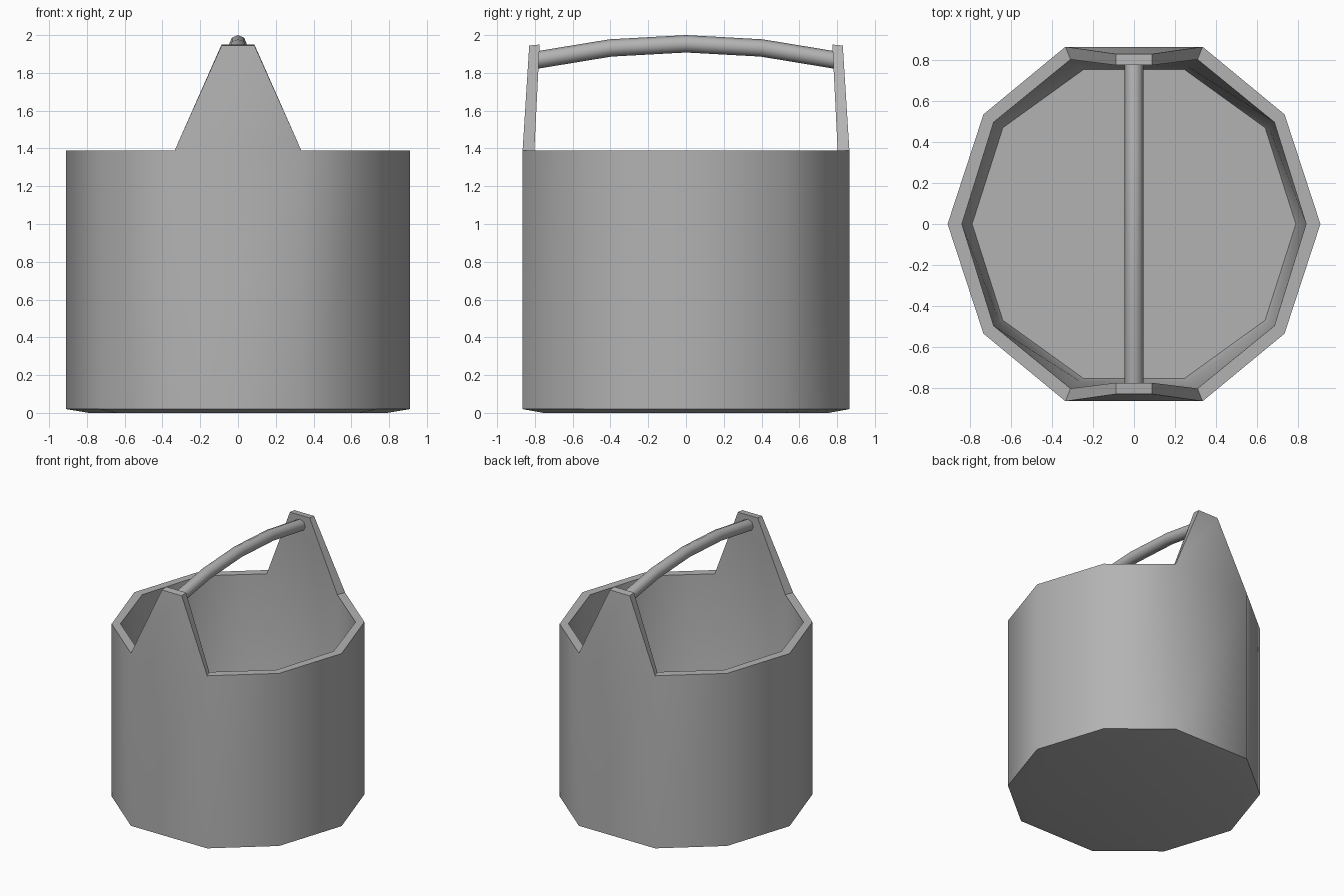
import bpy, bmesh, math
from mathutils import Vector

if "Cube" in bpy.data.objects:
    bpy.data.objects.remove(bpy.data.objects["Cube"])

# Dark grey metal
grey = bpy.data.materials.new("dark_grey")
grey.diffuse_color = (0.45, 0.45, 0.45, 1)
grey.use_nodes = True
grey.node_tree.nodes["Principled BSDF"].inputs["Base Color"].default_value = grey.diffuse_color


def finish(bm, name, angle):
    bmesh.ops.recalc_face_normals(bm, faces=bm.faces)
    me = bpy.data.meshes.new(name)
    bm.to_mesh(me)
    bm.free()
    me.materials.append(grey)
    ob = bpy.data.objects.new(name, me)
    bpy.context.collection.objects.link(ob)
    bpy.ops.object.select_all(action='DESELECT')
    ob.select_set(True)
    bpy.context.view_layer.objects.active = ob
    bpy.ops.object.shade_smooth_by_angle(angle=math.radians(angle))
    return ob


def ring(bm, quarter, z):
    """Ten-sided ring from three points of its first quarter."""
    a, b, c = quarter
    pts = [a, b, c, (-c[0], c[1]), (-b[0], b[1]), (-a[0], 0),
           (-b[0], -b[1]), (-c[0], -c[1]), (c[0], -c[1]), (b[0], -b[1])]
    return [bm.verts.new((x, y, z)) for x, y in pts]


# Bucket shell: underside, outer wall, rim, inner wall, floor
bm = bmesh.new()
outer = [(0.91, 0), (0.735, 0.535), (0.335, 0.865)]
inner = [(0.84, 0), (0.685, 0.497), (0.31, 0.803)]
lower = [(0.81, 0), (0.655, 0.48), (0.26, 0.77)]
floor = [(0.79, 0), (0.64, 0.47), (0.245, 0.755)]
rings = [ring(bm, q, z) for q, z in
         ((floor, 0), (outer, 0.02), (outer, 1.39), (inner, 1.39), (lower, 0.13), (floor, 0.07))]
bm.faces.new(rings[0])
bm.faces.new(rings[-1])
for k in range(5):
    for i in range(10):
        if k == 2 and i in (2, 7):
            continue            # the lugs rise from these rim gaps
        j = (i + 1) % 10
        bm.faces.new((rings[k][i], rings[k][j], rings[k + 1][j], rings[k + 1][i]))

# Tapered lugs carrying the handle
for i, s in ((2, 1), (7, -1)):
    o1, o2 = rings[2][i], rings[2][i + 1]
    n1, n2 = rings[3][i], rings[3][i + 1]
    x = 0.087 * s
    t1, t2 = (bm.verts.new((v, 0.83 * s, 1.945)) for v in (x, -x))
    u1, u2 = (bm.verts.new((v, 0.775 * s, 1.95)) for v in (x, -x))
    for f in ((o1, o2, t2, t1), (n1, n2, u2, u1), (t1, t2, u2, u1),
              (o1, n1, u1, t1), (o2, n2, u2, t2)):
        bm.faces.new(f)
finish(bm, "bucket", 50)

# Arched handle bar
bm = bmesh.new()
path = [Vector((0, y, z)) for y, z in
        ((-0.79, 1.868), (-0.4, 1.932), (0, 1.954), (0.4, 1.932), (0.79, 1.868))]
loops = []
for i, p in enumerate(path):
    t = (path[min(i + 1, 4)] - path[max(i - 1, 0)]).normalized()
    up = Vector((1, 0, 0)).cross(t)
    loops.append([bm.verts.new(p + 0.046 * (Vector((1, 0, 0)) * math.sin(a) + up * math.cos(a)))
                  for a in (k * math.tau / 8 for k in range(8))])
for a, b in zip(loops, loops[1:]):
    for k in range(8):
        m = (k + 1) % 8
        bm.faces.new((a[k], a[m], b[m], b[k]))
bm.faces.new(loops[0])
bm.faces.new(loops[-1])
finish(bm, "handle", 50)
